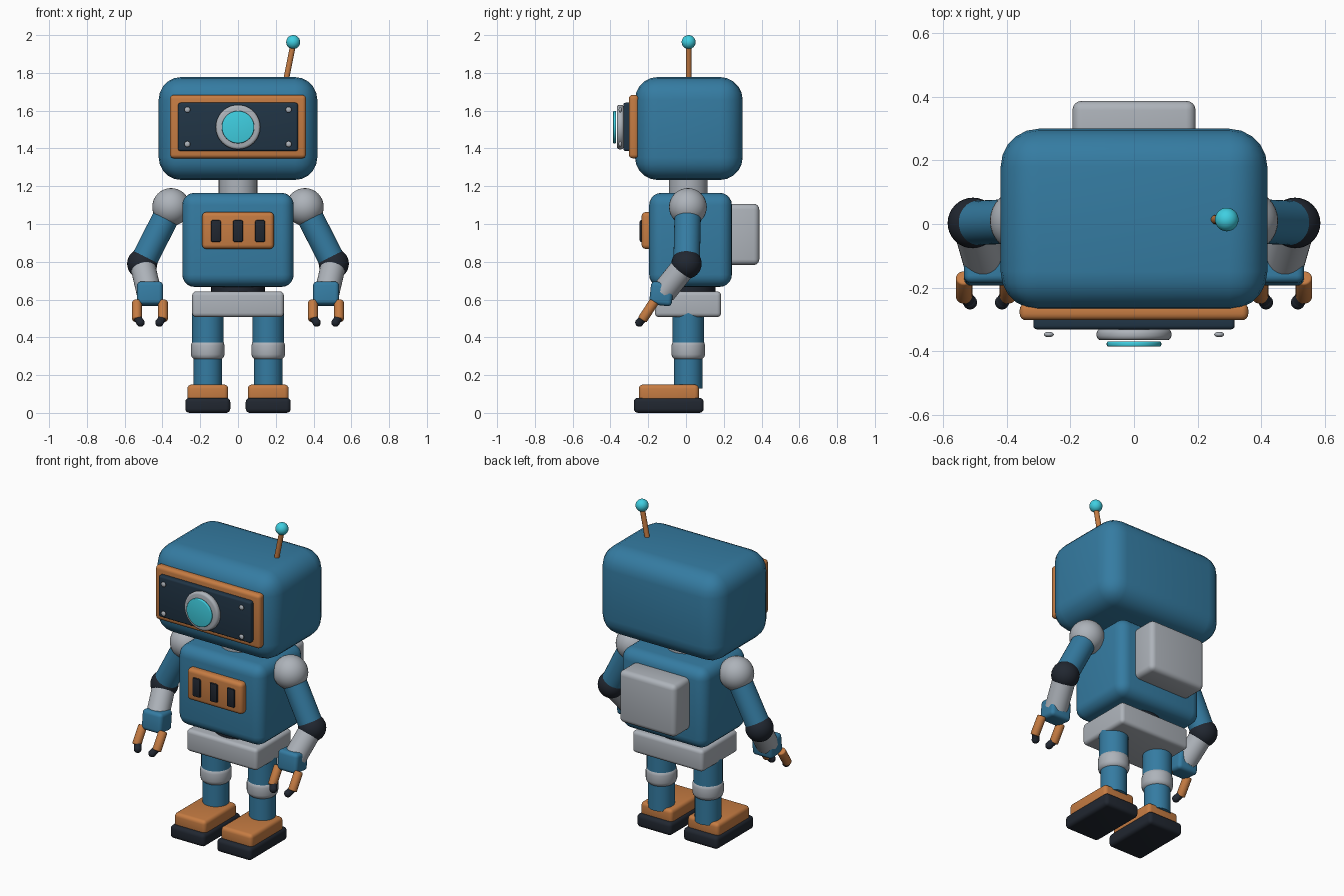
import bpy, math
from mathutils import Vector

if "Cube" in bpy.data.objects:
    bpy.data.objects.remove(bpy.data.objects["Cube"])

COLORS = {
    "blue": (0.035, 0.20, 0.36, 1), "orange": (0.56, 0.20, 0.055, 1),
    "dark": (0.015, 0.02, 0.03, 1), "navy": (0.015, 0.035, 0.06, 1),
    "cyan": (0.05, 0.62, 0.75, 1), "grey": (0.42, 0.45, 0.49, 1),
}
MATS = {}
for key, col in COLORS.items():
    MATS[key] = bpy.data.materials.new(key + "_paint")
    MATS[key].diffuse_color = col


def finish(name, color, bevel=0.0, segs=4):
    ob = bpy.context.object
    ob.name = name
    ob.data.materials.append(MATS[color])
    if bevel:
        m = ob.modifiers.new("round", "BEVEL")
        m.width, m.segments = bevel, segs
        m.limit_method, m.angle_limit = "ANGLE", math.radians(40)
        bpy.ops.object.modifier_apply(modifier=m.name)
    bpy.ops.object.shade_smooth_by_angle(angle=math.radians(40))
    return ob


def box(name, color, x, y, z, bevel, segs=4):
    """Rounded box given its (min, max) range on each axis."""
    r = (x, y, z)
    bpy.ops.mesh.primitive_cube_add(size=1, location=[(a + b) / 2 for a, b in r])
    bpy.context.object.scale = [b - a for a, b in r]
    bpy.ops.object.transform_apply(location=False, rotation=False, scale=True)
    return finish(name, color, bevel, segs)


def rod(name, color, a, b, radius, bevel=0.0, verts=32):
    """Cylinder running from point a to point b."""
    a, b = Vector(a), Vector(b)
    d = b - a
    bpy.ops.mesh.primitive_cylinder_add(
        vertices=verts, radius=radius, depth=d.length, location=(a + b) / 2,
        rotation=d.to_track_quat("Z", "Y").to_euler())
    return finish(name, color, bevel, 3)


def ball(name, color, center, radius, scale=(1, 1, 1)):
    bpy.ops.mesh.primitive_uv_sphere_add(segments=32, ring_count=16,
                                         radius=radius, location=center)
    bpy.context.object.scale = scale
    return finish(name, color)


# Head, face plate and eye
box("head", "blue", (-.42, .42), (-.27, .30), (1.233, 1.778), .12, 5)
box("face_frame", "orange", (-.36, .36), (-.303, -.25), (1.348, 1.683), .02)
box("face_screen", "navy", (-.317, .317), (-.332, -.29), (1.386, 1.642), .012)
rod("eye_ring", "grey", (0, -.33, 1.513), (0, -.366, 1.513), .118, .014, 48)
rod("eye_lens", "cyan", (0, -.37, 1.513), (0, -.386, 1.513), .086, .005, 48)
for sx in (-1, 1):
    for z in (1.423, 1.605):
        ball("screen_bolt", "grey", (sx * .268, -.348, z), .0155, (1, .55, 1))

# Antenna
rod("antenna_rod", "orange", (.25, .014, 1.74), (.293, .014, 1.955), .015, 0, 20)
ball("antenna_tip", "cyan", (.292, .014, 1.963), .037)

# Neck, torso, chest panel, backpack, hips
rod("neck", "grey", (0, .012, 1.13), (0, .012, 1.26), .102)
box("torso", "blue", (-.295, .295), (-.195, .243), (.667, 1.165), .065, 5)
box("chest_panel", "orange", (-.19, .19), (-.235, -.17), (.868, 1.063), .022)
for i in (-1, 0, 1):
    box("chest_slot", "dark", (i * .117 - .026, i * .117 + .026),
        (-.245, -.22), (.905, 1.02), .007, 2)
box("backpack", "grey", (-.194, .194), (.22, .388), (.783, 1.107), .03)
rod("waist", "dark", (0, .014, .60), (0, .014, .70), .143)
box("hips", "grey", (-.243, .243), (-.165, .186), (.507, .643), .022)

for side, s in (("left", -1), ("right", 1)):
    # Leg and foot
    lx, ly = s * .16, .012
    rod(side + "_thigh", "blue", (lx, ly, .33), (lx, ly, .54), .083)
    rod(side + "_knee", "grey", (lx, ly, .28), (lx, ly, .386), .089, .03)
    rod(side + "_shin", "blue", (lx, ly, .13), (lx, ly, .33), .075)
    box(side + "_foot", "orange", (lx - .108, lx + .108), (-.25, .068), (.06, .15), .022)
    box(side + "_sole", "dark", (lx - .119, lx + .119), (-.276, .093), (0, .08), .022)

    # Arm
    shoulder, elbow = (s * .354, .01, 1.09), (s * .507, .003, .79)
    ball(side + "_shoulder", "grey", shoulder, .1)
    rod(side + "_upper_arm", "blue", shoulder, elbow, .07)
    ball(side + "_elbow", "dark", elbow, .08)
    rod(side + "_forearm", "grey", elbow, (s * .472, -.118, .64), .066)

    # Hand with two gripping fingers
    hx = s * .466
    hand = box(side + "_hand", "blue", (hx - .069, hx + .069), (-.19, -.07), (.569, .692), .022)
    hand.rotation_euler.x = math.radians(-6)
    for f in (-1, 1):
        knuckle = (hx + f * .069, -.232, .492)
        rod(side + "_finger", "orange", (hx + f * .069, -.168, .59), knuckle, .026, .007, 20)
        tip = (hx + f * .05, -.247, .478)
        rod(side + "_fingertip_link", "dark", (hx + f * .066, -.225, .502), tip, .021, 0, 20)
        ball(side + "_fingertip", "dark", tip, .022)

for m in bpy.data.materials:
    if m.users and not m.is_grease_pencil:
        m.use_nodes = True
        m.node_tree.nodes["Principled BSDF"].inputs["Base Color"].default_value = m.diffuse_color
